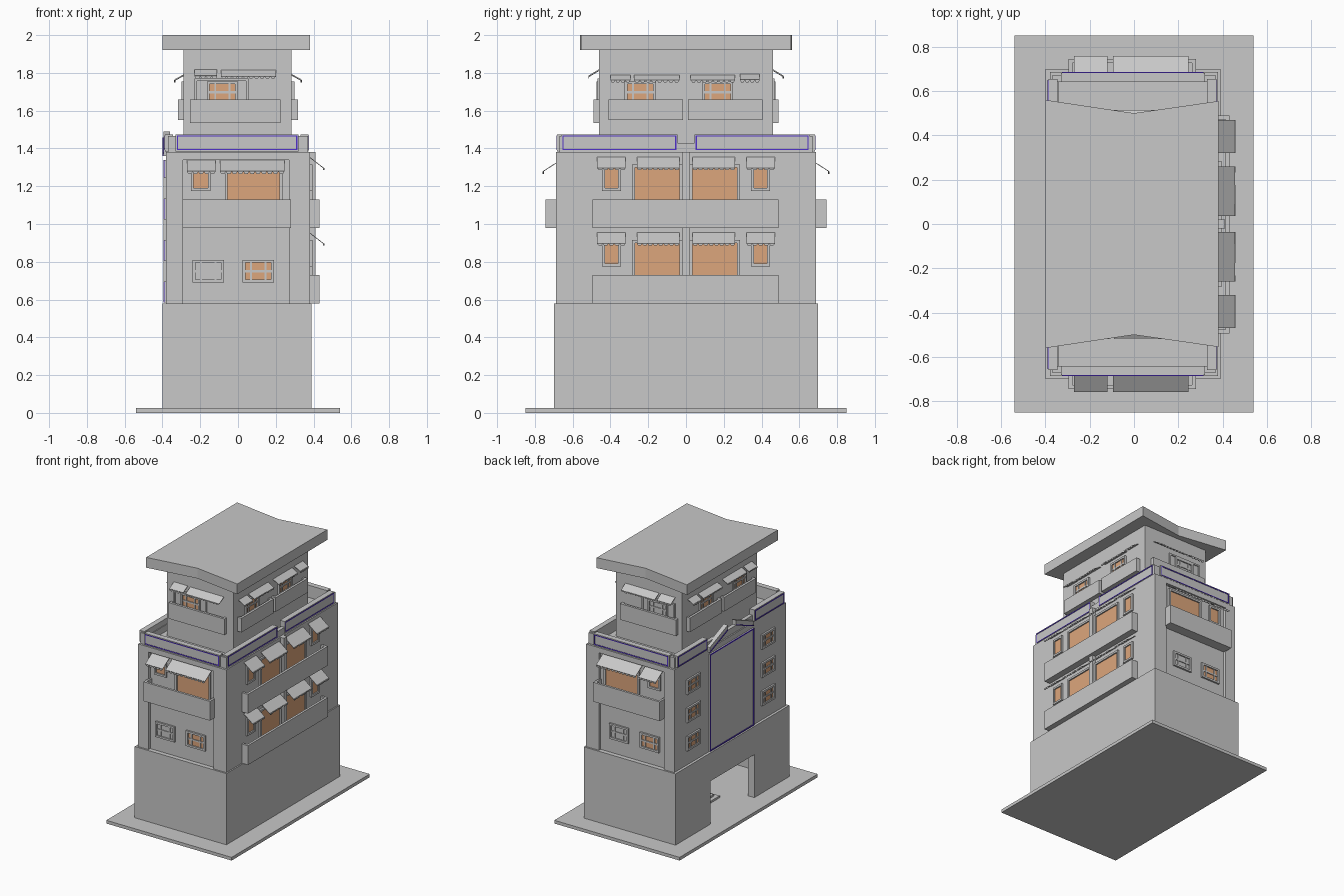
import bpy, bmesh
from mathutils import Vector

if "Cube" in bpy.data.objects:
    bpy.data.objects.remove(bpy.data.objects["Cube"])


def material(name, rgb):
    m = bpy.data.materials.new(name)
    m.use_nodes = True
    m.diffuse_color = (*rgb, 1)
    m.node_tree.nodes["Principled BSDF"].inputs["Base Color"].default_value = (*rgb, 1)
    return m


GREY = material("concrete grey", (0.58, 0.58, 0.58))
GLOW = material("warm window", (0.72, 0.38, 0.2))
BLUE = material("blue trim", (0.08, 0.03, 0.6))


def finish(name, bm, mat):
    bmesh.ops.recalc_face_normals(bm, faces=bm.faces)
    me = bpy.data.meshes.new(name)
    bm.to_mesh(me)
    bm.free()
    me.materials.append(mat)
    ob = bpy.data.objects.new(name, me)
    bpy.context.collection.objects.link(ob)
    return ob


def box(name, x, y, z, mat=GREY):
    bm = bmesh.new()
    bmesh.ops.create_cube(bm, size=1)
    for v in bm.verts:
        v.co = Vector([a[0] + (c + 0.5) * (a[1] - a[0]) for a, c in zip((x, y, z), v.co)])
    return finish(name, bm, mat)


def prism(name, points, offset, mat=GREY):
    bm = bmesh.new()
    face = bm.faces.new([bm.verts.new(p) for p in points])
    bottom = bm.faces.new([bm.verts.new(Vector(p) + offset) for p in points])
    bmesh.ops.bridge_loops(bm, edges=list(face.edges) + list(bottom.edges))
    return finish(name, bm, mat)


class Wall:
    """A vertical wall: u runs along it, d is the distance out from it."""

    def __init__(self, name, axis, side, plane):
        self.name, self.axis, self.side, self.plane = name, axis, side, plane

    def point(self, u, d, z):
        w = self.side * (self.plane + d)
        return Vector((w, u, z) if self.axis == 0 else (u, w, z))

    def box(self, name, u, z, d, mat=GREY):
        a, b = self.point(u[0], d[0], z[0]), self.point(u[1], d[1], z[1])
        return box(self.name + "_" + name, *zip(a, b), mat=mat)

    def border(self, name, u, z, w, d, mat):
        for e in ((u[0], u[0] + w), (u[1] - w, u[1])):
            self.box(name + "_side", e, z, d, mat)
        for h in ((z[0], z[0] + w), (z[1] - w, z[1])):
            self.box(name + "_rail", (u[0] + w, u[1] - w), h, d, mat)

    def glass(self, u, z, mat=GLOW):
        self.box("glass", u, z, (-0.005, 0.004), mat)
        self.border("window_frame", (u[0] - 0.015, u[1] + 0.015),
                    (z[0] - 0.015, z[1] + 0.015), 0.015, (-0.005, 0.014), GREY)

    def paned(self, u, z, mat=GLOW):
        # window with two uprights and a crossbar
        self.glass(u, z, mat)
        s, m = u[1] - u[0], (z[0] + z[1]) / 2
        for t in (0.22, 0.78):
            c = u[0] + t * s
            self.box("mullion", (c - 0.005, c + 0.005), z, (0, 0.01))
        self.box("crossbar", u, (m - 0.006, m + 0.006), (0, 0.01))

    def balcony(self, u, z, depth):
        t = 0.018
        self.box("balcony_floor", u, (z[0], z[0] + t), (-0.02, depth))
        self.box("balcony_front", u, z, (depth - t, depth))
        for e in ((u[0], u[0] + t), (u[1] - t, u[1])):
            self.box("balcony_end", e, z, (-0.02, depth))

    def awning(self, u, z, depth):
        # sloping sheet with a scalloped hanging edge
        bm = bmesh.new()
        low = z[0] + 0.012
        n = max(3, round((u[1] - u[0]) / 0.03))
        step = (u[1] - u[0]) / n

        def face(*pts):
            bm.faces.new([bm.verts.new(self.point(*p)) for p in pts])

        face((u[0], 0, z[1]), (u[1], 0, z[1]), (u[1], depth, low), (u[0], depth, low))
        for i in range(n):
            a = u[0] + i * step
            face((a, depth, low), (a + step, depth, low),
                 (a + step * 0.75, depth, z[0]), (a + step * 0.25, depth, z[0]))
        ob = finish(self.name + "_awning", bm, GREY)
        ob.modifiers.new("thickness", 'SOLIDIFY').thickness = 0.004

    def trimmed_panel(self, u, z):
        self.box("parapet_panel", u, z, (-0.03, 0.012))
        self.border("parapet_trim", (u[0] + 0.006, u[1] - 0.006),
                    (z[0] + 0.006, z[1] - 0.006), 0.006, (0.008, 0.015), BLUE)


# ground slab and hollow podium with a gateway
box("ground_slab", (-0.54, 0.54), (-0.85, 0.85), (0, 0.025))
box("podium_roof", (-0.4, 0.39), (-0.7, 0.7), (0.53, 0.58))
box("podium_right", (0.34, 0.39), (-0.7, 0.7), (0.025, 0.53))
for s in (-1, 1):
    box("podium_end", (-0.4, 0.34), (s * 0.65, s * 0.7), (0.025, 0.53))
    box("podium_gate_side", (-0.4, -0.345), (s * 0.27, s * 0.65), (0.025, 0.53))
box("gate_lintel", (-0.4, -0.345), (-0.27, 0.27), (0.36, 0.53))
for i in range(3):
    g = i * 0.03
    box("entry_step", (-0.2 + g, 0.05), (-0.13 + g, 0.13 - g), (0.025, 0.04 + i * 0.015))

# main block with recessed end bays
box("main_block", (-0.38, 0.38), (-0.665, 0.665), (0.58, 1.38))
for name, side in (("front", -1), ("back", 1)):
    w = Wall(name, 1, side, 0.665)
    w.box("left_pier", (-0.38, -0.29), (0.58, 1.38), (0, 0.022))
    w.box("right_pier", (0.27, 0.38), (0.58, 1.38), (0, 0.022))
    w.box("bay_head", (-0.29, 0.27), (1.34, 1.38), (0, 0.022))
    w.balcony((-0.295, 0.28), (0.98, 1.13), 0.08)
    w.glass((-0.055, 0.22), (1.0, 1.3))
    w.glass((-0.235, -0.16), (1.19, 1.3))
    for u in ((-0.27, -0.12), (-0.095, 0.245)):
        w.awning(u, (1.265, 1.335), 0.09)
    for u, lit in (((0.04, 0.175), side < 0), ((-0.225, -0.09), side > 0)):
        w.paned(u, (0.705, 0.795), GLOW if lit else GREY)

# long balcony side
w = Wall("right", 0, 1, 0.38)
w.box("centre_fin", (-0.02, 0.02), (0.58, 1.38), (0, 0.03))
for base in (0.58, 0.98):
    w.balcony((-0.495, 0.49), (base, base + 0.15), 0.052)
    for s in (-1, 1):
        def span(a, b):
            return tuple(sorted((s * a, s * b)))
        w.glass(span(0.035, 0.27), (base + 0.03, base + 0.32))
        w.glass(span(0.36, 0.43), (base + 0.21, base + 0.32))
        w.awning(span(0.035, 0.26), (base + 0.305, base + 0.375), 0.075)
        w.awning(span(0.32, 0.47), (base + 0.305, base + 0.375), 0.075)

# plain side with a tall framed panel and small windows
w = Wall("left", 0, -1, 0.38)
w.box("tall_panel", (-0.28, 0.26), (0.585, 1.34), (0, 0.009))
w.border("tall_panel_trim", (-0.28, 0.26), (0.585, 1.34), 0.008, (0.008, 0.014), BLUE)
for s in (-0.46, 0.46):
    for z in (0.75, 0.97, 1.19):
        w.paned((s - 0.065, s + 0.065), (z - 0.042, z + 0.042))

# parapet
for s in (-1, 1):
    box("parapet_end", (-0.37, 0.37), (s * 0.64, s * 0.67), (1.38, 1.465))
    box("parapet_side", (s * 0.34, s * 0.37), (-0.64, 0.64), (1.38, 1.43))
    Wall("end", 1, s, 0.67).trimmed_panel((-0.33, 0.32), (1.385, 1.475))
    Wall("right", 0, 1, 0.36).trimmed_panel(
        (0.045, 0.655) if s > 0 else (-0.66, -0.045), (1.385, 1.475))
    Wall("left", 0, -1, 0.375).trimmed_panel(
        (0.29, 0.655) if s > 0 else (-0.66, -0.29), (1.385, 1.475))
    # broken gable over the tall panel
    for name, x, h, deep, mat in (("gable_bar", -0.395, 0.04, 0.035, GREY),
                                  ("gable_trim", -0.399, 0.007, 0.005, BLUE)):
        prism(name, [(x, s * 0.27, 1.36), (x, s * 0.05, 1.45),
                     (x, s * 0.05, 1.45 + h), (x, s * 0.27, 1.36 + h)],
              Vector((deep, 0, 0)), mat)

# upper tower
box("tower", (-0.288, 0.282), (-0.46, 0.46), (1.38, 1.92))
for name, side in (("tower_front", -1), ("tower_back", 1)):
    w = Wall(name, 1, side, 0.46)
    w.balcony((-0.255, 0.225), (1.535, 1.66), 0.03)
    w.border("door_frame", (-0.23, 0.055), (1.56, 1.77), 0.012, (0, 0.008), GREY)
    w.paned((-0.15, -0.015), (1.655, 1.74), GLOW if side < 0 else GREY)
    for u in ((-0.23, -0.11), (-0.09, 0.2)):
        w.awning(u, (1.77, 1.815), 0.055)
for name, side in (("tower_right", 1), ("tower_left", -1)):
    w = Wall(name, 0, side, 0.284)
    for c in (-0.21, 0.21):
        w.balcony((c - 0.2, c + 0.195), (1.55, 1.66), 0.034)
    for a in (-0.31, 0.1):
        w.paned((a, a + 0.135), (1.655, 1.74))
    for u in ((-0.4, -0.295), (-0.275, -0.035), (0.025, 0.26), (0.285, 0.39)):
        w.awning(u, (1.75, 1.79), 0.05)

# flat roof with notched ends
prism("roof", [(-0.4, -0.56, 1.92), (0, -0.5, 1.92), (0.382, -0.555, 1.92),
               (0.382, 0.555, 1.92), (0, 0.5, 1.92), (-0.4, 0.56, 1.92)], Vector((0, 0, 0.08)))
